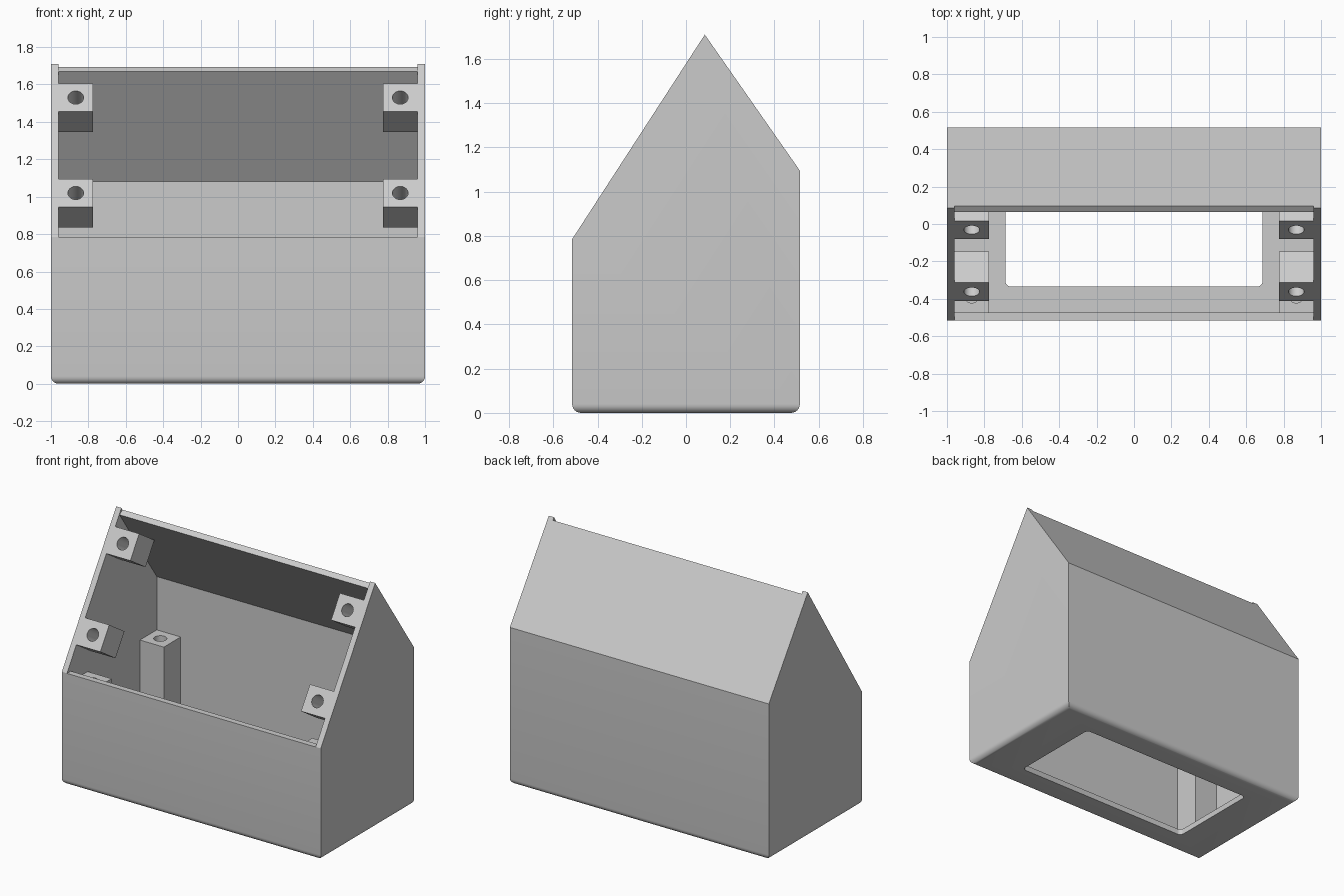
import bpy, bmesh, math
from mathutils import Matrix, Vector

if "Cube" in bpy.data.objects:
    bpy.data.objects.remove(bpy.data.objects["Cube"])

grey = bpy.data.materials.new("plain grey")
grey.diffuse_color = (0.6, 0.6, 0.6, 1)
grey.use_nodes = True
grey.node_tree.nodes["Principled BSDF"].inputs["Base Color"].default_value = grey.diffuse_color


def make(name, bm):
    bmesh.ops.recalc_face_normals(bm, faces=bm.faces)
    me = bpy.data.meshes.new(name)
    bm.to_mesh(me)
    bm.free()
    me.materials.append(grey)
    ob = bpy.data.objects.new(name, me)
    bpy.context.collection.objects.link(ob)
    return ob


def prism(pts, half):
    """Extrude a (y, z) profile along x."""
    bm = bmesh.new()
    face = bm.faces.new([bm.verts.new((-half, y, z)) for y, z in pts])
    ext = bmesh.ops.extrude_face_region(bm, geom=[face])["geom"]
    bmesh.ops.translate(bm, vec=(2 * half, 0, 0),
                        verts=[v for v in ext if isinstance(v, bmesh.types.BMVert)])
    return bm


def box(size, centre):
    bm = bmesh.new()
    bmesh.ops.create_cube(bm, size=1)
    bmesh.ops.scale(bm, vec=size, verts=bm.verts)
    bmesh.ops.translate(bm, vec=centre, verts=bm.verts)
    return bm


def cut(ob, cutter):
    """Subtract the cutter and remove it."""
    mod = ob.modifiers.new("cut", "BOOLEAN")
    mod.operation, mod.solver, mod.object = "DIFFERENCE", "EXACT", cutter
    bpy.context.view_layer.update()
    new = bpy.data.meshes.new_from_object(ob.evaluated_get(bpy.context.evaluated_depsgraph_get()))
    ob.modifiers.clear()
    ob.data = new
    bpy.data.objects.remove(cutter)


def smooth(ob):
    bpy.ops.object.select_all(action="DESELECT")
    bpy.context.view_layer.objects.active = ob
    ob.select_set(True)
    bpy.ops.object.shade_smooth_by_angle(angle=math.radians(30))


# Housing: gabled prism with rounded bottom edges
bm = prism([(-.515, 0), (.515, 0), (.515, 1.095), (.085, 1.71), (-.515, .785)], 1)
bottom = [e for e in bm.edges if all(abs(v.co.z) < 1e-5 for v in e.verts)]
bmesh.ops.bevel(bm, geom=bottom, offset=.04, segments=6, profile=.5, affect="EDGES")
housing = make("housing", bm)

# Hollow interior, open through the sloping front
cut(housing, make("interior", prism(
    [(-.473, .04), (.475, .04), (.475, 1.082), (.064, 1.67), (.13, 1.716),
     (-.1, 2.1), (-1, 2.1), (-1, .784), (-.473, .784)], .96)))

# Rounded rectangular opening in the floor
bm = box((1.375, .67, .4), (0, 0, 0))
upright = [e for e in bm.edges if abs(e.verts[0].co.z - e.verts[1].co.z) > .1]
bmesh.ops.bevel(bm, geom=upright, offset=.03, segments=5, profile=.5, affect="EDGES")
cut(housing, make("floor_opening", bm))
smooth(housing)


def drilled_block(name, size, frame, hole_depth):
    """Block hanging below its local top face (z = 0), with a blind screw hole."""
    bm = box(size, (0, 0, -size[2] / 2))
    bm.transform(frame)
    ob = make(name, bm)
    bm = bmesh.new()
    bmesh.ops.create_cone(bm, cap_ends=True, segments=32, radius1=.042, radius2=.042,
                          depth=2 * hole_depth)
    bm.transform(frame)
    cut(ob, make("hole", bm))
    smooth(ob)


# Screw lugs flush with the sloping rim, and posts standing in the corners
slope = Vector((0, .6, .925)).normalized()
tilt = Matrix((Vector((1, 0, 0)), slope, Vector((1, 0, 0)).cross(slope))).transposed().to_4x4()
for side, sx in (("left", -1), ("right", 1)):
    x = sx * .8675
    for level, z in (("lower", 1.02), ("upper", 1.53)):
        y = -.515 + (z - .785) * .6 / .925
        drilled_block(f"{level}_{side}_lug", (.185, .18, .2),
                      Matrix.Translation((x, y, z)) @ tilt, .17)
    for end, y in (("front", -.38), ("back", .382)):
        drilled_block(f"{end}_{side}_post", (.185, .186, .67),
                      Matrix.Translation((x, y, .71)), .3)
